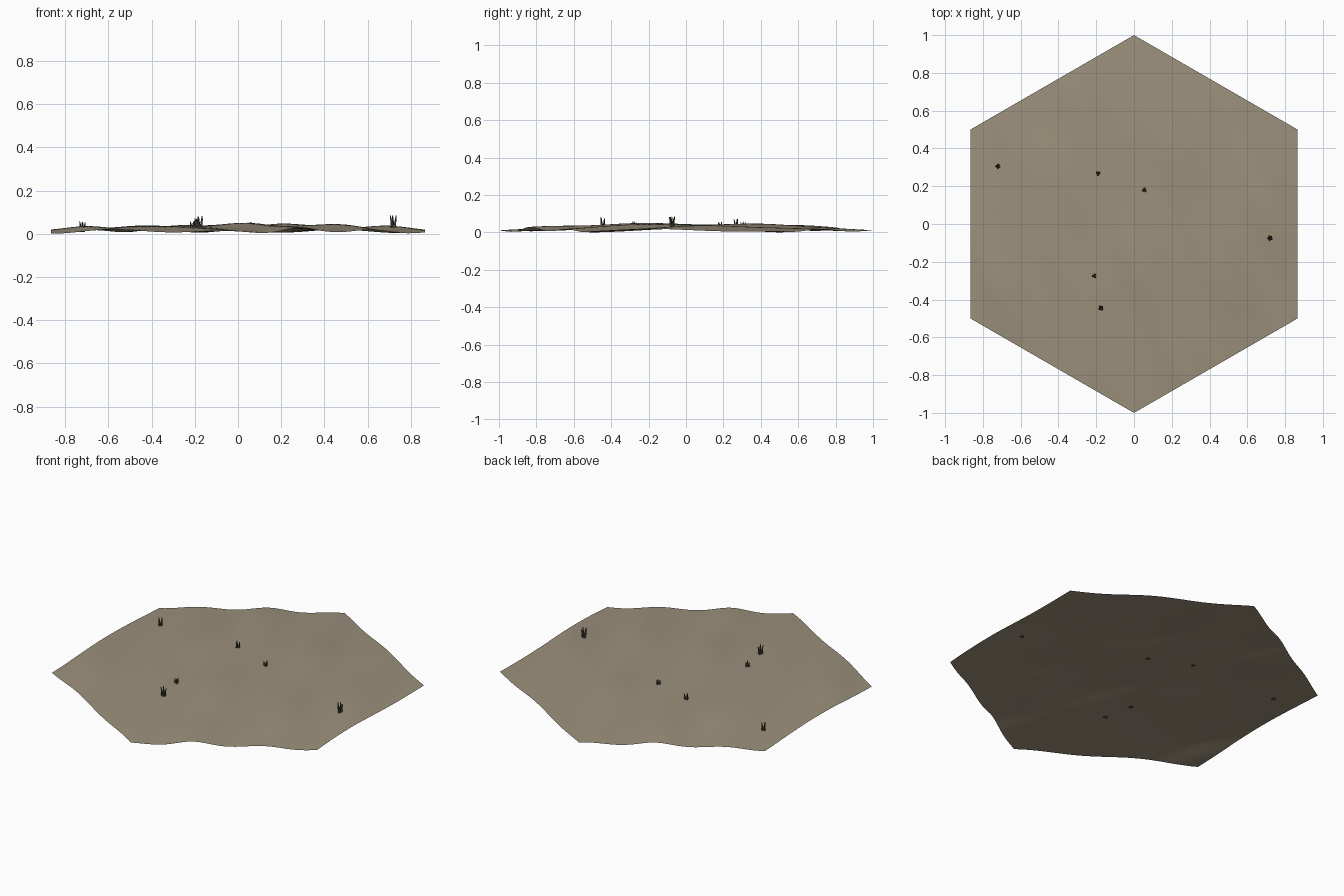
import bpy, bmesh, math, random
from mathutils import Vector, Matrix

if "Cube" in bpy.data.objects:
    bpy.data.objects.remove(bpy.data.objects["Cube"])

random.seed(4)


def material(name, rgb):
    m = bpy.data.materials.new(name)
    m.diffuse_color = (*rgb, 1)
    m.use_nodes = True
    m.node_tree.nodes["Principled BSDF"].inputs["Base Color"].default_value = m.diffuse_color
    return m


sand = material("dry_earth", (0.33, 0.28, 0.20))
dark = material("dry_grass", (0.08, 0.07, 0.05))

# Crests (x, y) of the slanted dune ridges
crests = [(0.2, 0.4), (0.48, -0.25), (0.03, -0.25), (-0.29, 0.65),
          (-0.4, 0.25), (0.68, 0.08), (-0.7, -0.34), (0.27, -0.8)]


def ground_height(x, y):
    p = x + 0.4 * y
    z = 0.009 + 0.029 * (1 - x * x - y * y)
    z += 0.006 * math.cos(2 * math.pi * (p + 0.04) / 0.4)
    for cx, cy in crests:
        dx, dy = x - cx, y - cy
        across, along = dx + 0.4 * dy, dy - 0.4 * dx
        z += 0.012 * math.exp(-(across / 0.11) ** 2 - (along / 0.28) ** 2)
    return max(z, 0.0)


def finish(bm, name, mat, smooth):
    me = bpy.data.meshes.new(name)
    bm.to_mesh(me)
    bm.free()
    ob = bpy.data.objects.new(name, me)
    bpy.context.collection.objects.link(ob)
    me.materials.append(mat)
    for f in me.polygons:
        f.use_smooth = smooth
    return ob


# Hexagonal ground sheet
bm = bmesh.new()
mid = bm.verts.new((0, 0, 0))
rim = [bm.verts.new((math.sin(-i * math.pi / 3), math.cos(i * math.pi / 3), 0)) for i in range(6)]
for i in range(6):
    bm.faces.new((mid, rim[i], rim[(i + 1) % 6]))
for _ in range(5):
    bmesh.ops.subdivide_edges(bm, edges=bm.edges[:], cuts=1, use_grid_fill=True)
low = min(ground_height(v.co.x, v.co.y) for v in bm.verts)
for v in bm.verts:
    v.co.z = ground_height(v.co.x, v.co.y) - low
finish(bm, "ground", sand, True)


# Dry grass tufts made of thin leaning cones
def tuft(name, x, y, height, count):
    bm = bmesh.new()
    base = ground_height(x, y) - low
    turn = random.uniform(0, 6.28)
    for i in range(count):
        a = turn + i * 2 * math.pi / count
        h = height * random.uniform(0.75, 1.0)
        out = Vector((math.cos(a), math.sin(a), 0))
        axis = (Vector((0, 0, 1)) + out * 0.15).normalized()
        rot = Vector((0, 0, 1)).rotation_difference(axis).to_matrix().to_4x4()
        place = Matrix.Translation(Vector((x, y, base - 0.003)) + out * 0.006)
        bmesh.ops.create_cone(bm, cap_ends=True, segments=5, radius1=0.007, radius2=0.002,
                              depth=h, matrix=place @ rot @ Matrix.Translation((0, 0, h / 2)))
    finish(bm, name, dark, False)


spots = [(-0.72, 0.305, 0.058, 4), (-0.19, 0.268, 0.038, 3), (0.055, 0.18, 0.034, 3),
         (0.72, -0.075, 0.06, 5), (-0.21, -0.275, 0.034, 3), (-0.175, -0.445, 0.058, 4)]
for i, s in enumerate(spots):
    tuft(f"grass_tuft_{i + 1}", *s)
